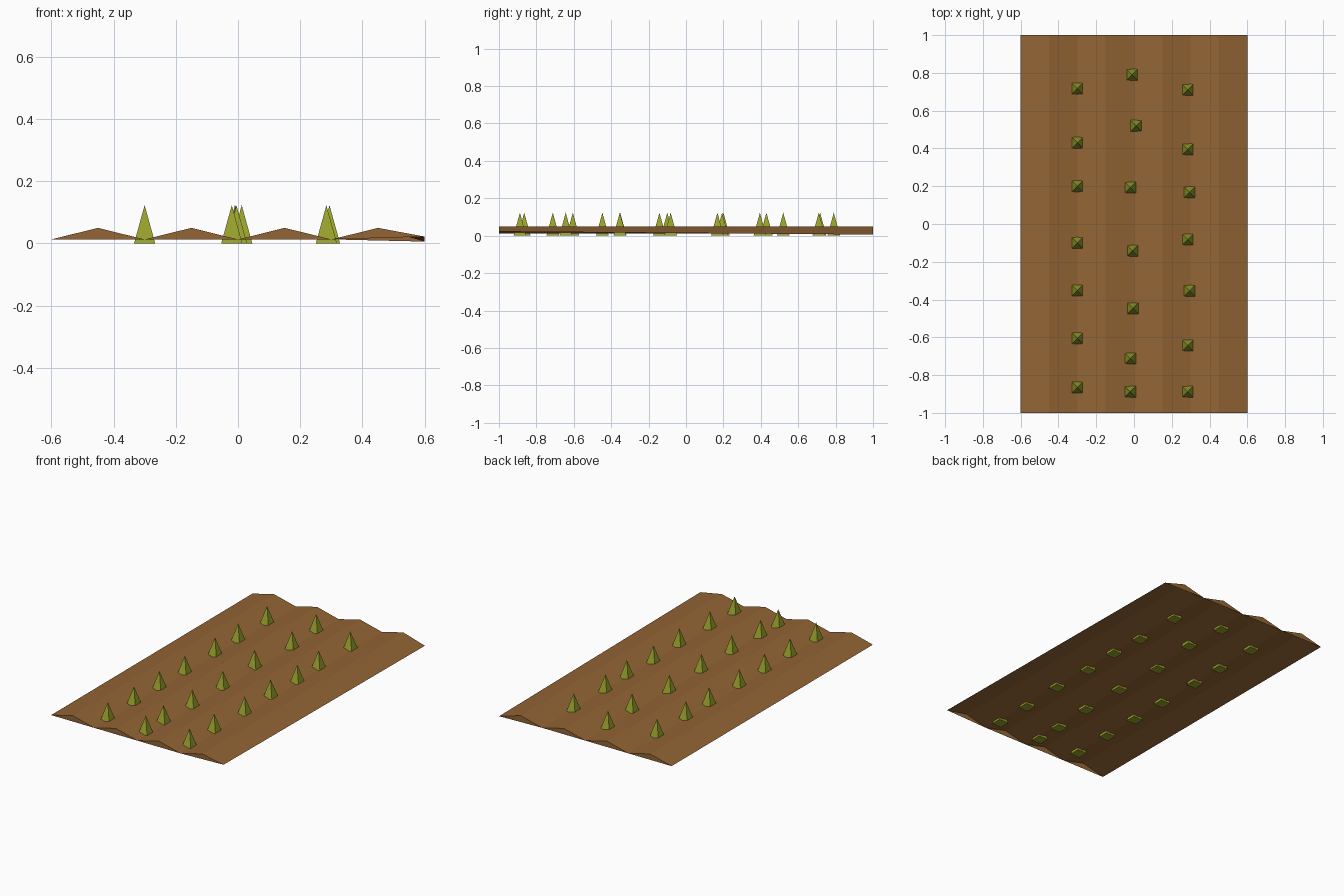
import bpy, bmesh, math

if "Cube" in bpy.data.objects:
    bpy.data.objects.remove(bpy.data.objects["Cube"])


def material(name, rgb):
    m = bpy.data.materials.new(name)
    m.diffuse_color = (*rgb, 1)
    m.use_nodes = True
    m.node_tree.nodes["Principled BSDF"].inputs["Base Color"].default_value = m.diffuse_color
    return m


def finish(bm, name, mat):
    me = bpy.data.meshes.new(name)
    bm.to_mesh(me)
    bm.free()
    me.materials.append(mat)
    ob = bpy.data.objects.new(name, me)
    bpy.context.collection.objects.link(ob)
    return ob


soil_mat = material("soil", (0.29, 0.13, 0.035))
leaf_mat = material("leaf", (0.32, 0.36, 0.025))

# Soil bed: open-bottomed zigzag sheet, the right-hand edge is slightly twisted
VALLEY, RIDGE = 0.013, 0.05
bm = bmesh.new()
rows = []
for y, last in ((-1, 0.022), (1, 0.006)):
    zs = [VALLEY, RIDGE] * 4 + [last]
    rows.append([bm.verts.new((-0.6 + 0.15 * i, y, z)) for i, z in enumerate(zs)])
front, back = rows
for i in range(8):
    bm.faces.new((front[i], front[i + 1], back[i + 1], back[i]))
# Triangular ridge ends
for i in range(0, 8, 2):
    bm.faces.new((front[i], front[i + 2], front[i + 1]))
    bm.faces.new((back[i], back[i + 1], back[i + 2]))
finish(bm, "soil_bed", soil_mat)

# Sprouts: four-sided pyramids along the three furrows
furrows = {
    "left": [(-0.3, y) for y in (0.717, 0.43, 0.2, -0.1, -0.352, -0.605, -0.865)],
    "middle": [(-0.01, 0.79), (0.012, 0.52), (-0.02, 0.193), (-0.007, -0.142),
               (-0.005, -0.447), (-0.02, -0.712), (-0.02, -0.888)],
    "right": [(0.284, 0.71), (0.284, 0.395), (0.294, 0.168), (0.284, -0.082),
              (0.294, -0.354), (0.284, -0.643), (0.284, -0.888)],
}
HALF, HEIGHT = 0.034, 0.123
for row, spots in furrows.items():
    for n, (x, y) in enumerate(spots, 1):
        bm = bmesh.new()
        base = [bm.verts.new((sx * HALF, sy * HALF, 0))
                for sx, sy in ((-1, -1), (1, -1), (1, 1), (-1, 1))]
        tip = bm.verts.new((0, 0, HEIGHT))
        bm.faces.new(base[::-1])
        for i in range(4):
            bm.faces.new((base[i], base[(i + 1) % 4], tip))
        finish(bm, f"sprout_{row}_{n}", leaf_mat).location = (x, y, 0)
